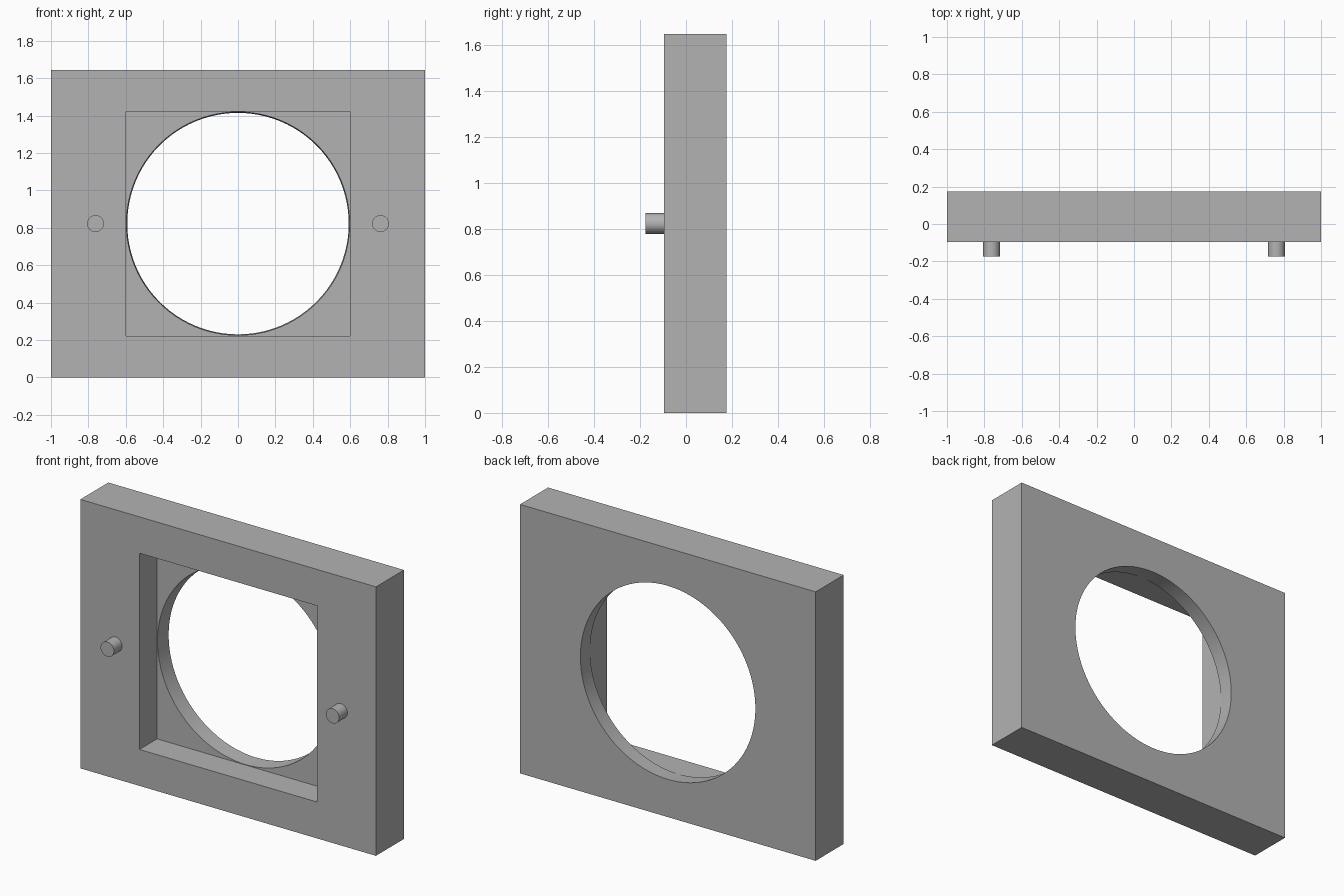
import bpy
import math

if "Cube" in bpy.data.objects:
    bpy.data.objects.remove(bpy.data.objects["Cube"], do_unlink=True)

WIDTH, HEIGHT = 2.0, 1.645
FRONT, BACK, PEG_TIP = -0.095, 0.175, -0.175
FLOOR = 0.075            # depth of the square recess floor
MID = HEIGHT / 2

grey = bpy.data.materials.new("plain grey")
grey.use_nodes = True
colour = (0.45, 0.45, 0.45, 1)
grey.diffuse_color = colour
grey.node_tree.nodes["Principled BSDF"].inputs["Base Color"].default_value = colour


def box(name, width, height, y0, y1):
    bpy.ops.mesh.primitive_cube_add(size=1, location=(0, (y0 + y1) / 2, MID))
    ob = bpy.context.object
    ob.name = name
    ob.scale = (width, y1 - y0, height)
    bpy.ops.object.transform_apply(location=False, rotation=False, scale=True)
    ob.data.materials.append(grey)
    return ob


def round_bar(name, x, y0, y1, r0, r1, sides):
    # Tapered bar along y, radius r0 at y0 and r1 at y1
    bpy.ops.mesh.primitive_cone_add(
        vertices=sides, radius1=r0, radius2=r1, depth=y1 - y0,
        location=(x, (y0 + y1) / 2, MID), rotation=(-math.pi / 2, 0, 0))
    ob = bpy.context.object
    ob.name = name
    ob.data.materials.append(grey)
    return ob


def smooth(ob):
    bpy.ops.object.select_all(action="DESELECT")
    ob.select_set(True)
    bpy.context.view_layer.objects.active = ob
    bpy.ops.object.shade_smooth_by_angle(angle=math.radians(30))


def cut(target, cutter):
    cutter.hide_render = True
    mod = target.modifiers.new("cut", "BOOLEAN")
    mod.operation = "DIFFERENCE"
    mod.solver = "EXACT"
    mod.object = cutter
    bpy.context.view_layer.objects.active = target
    bpy.ops.object.modifier_apply(modifier=mod.name)
    bpy.data.objects.remove(cutter, do_unlink=True)


# Frame plate: square recess from the front, slightly tapered round hole behind
frame = box("frame_plate", WIDTH, HEIGHT, FRONT, BACK)
cut(frame, box("recess_cutter", 1.2, 1.2, FRONT - 0.1, FLOOR))
cut(frame, round_bar("hole_cutter", 0, FLOOR - 0.02, BACK + 0.02, 0.598, 0.591, 96))
smooth(frame)

# Pegs on the front face
for side, x in (("left", 0.762), ("right", -0.762)):
    smooth(round_bar(side + "_peg", x, PEG_TIP, FRONT + 0.01, 0.045, 0.045, 32))
